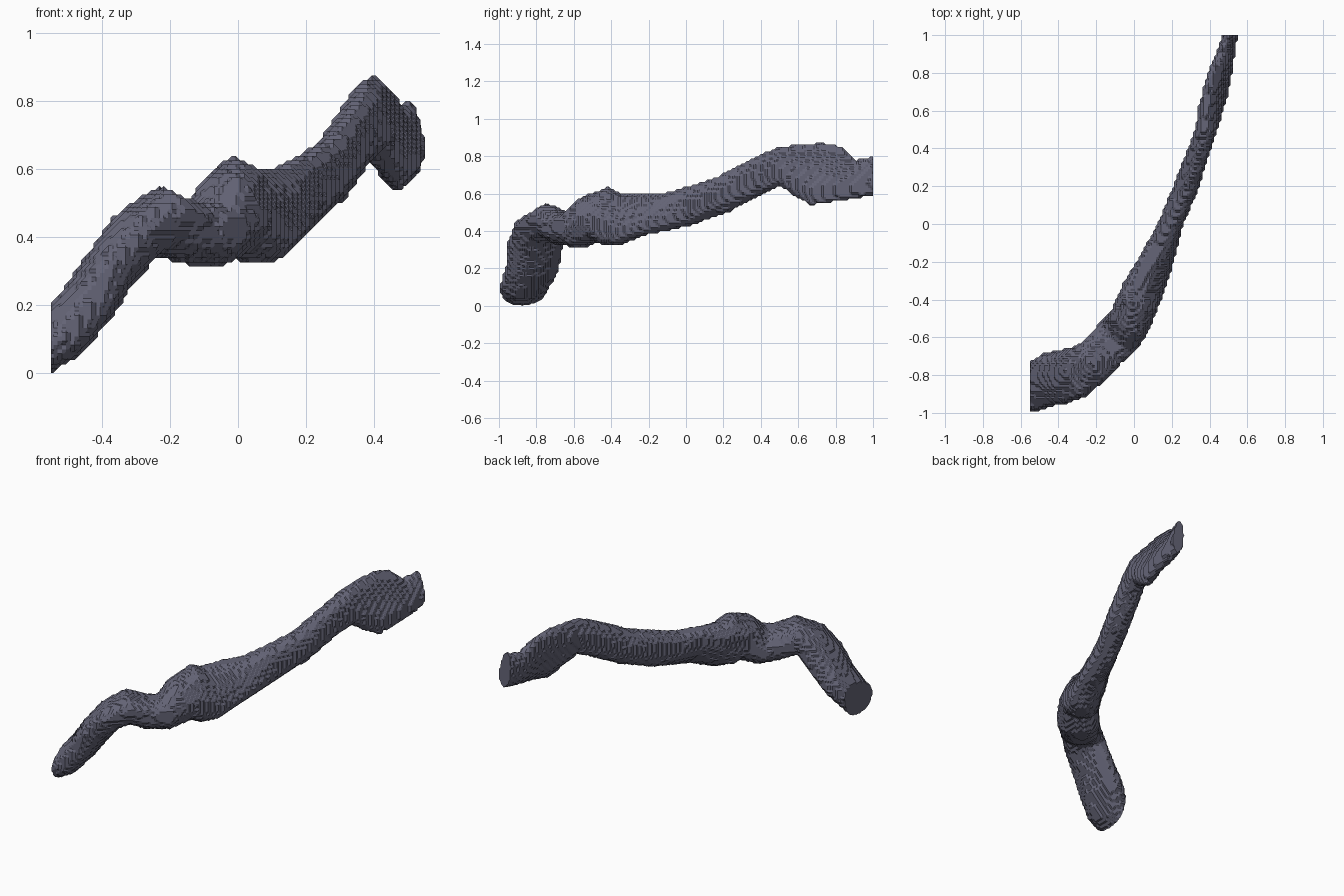
import bpy, bmesh, math
from mathutils import Vector, noise

cube = bpy.data.objects.get("Cube")
if cube:
    bpy.data.objects.remove(cube, do_unlink=True)

SIDES = 24
FULLNESS = 0.9
X_END, Y_END = -0.55, 1.0

# Centre line stations: x, y, z, half width, half height, lean
STATIONS = [
    (-.61, -.868, .06, .128, .073, 0),
    (-.53, -.862, .108, .128, .078, 0),
    (-.45, -.825, .202, .14, .078, -.25),
    (-.37, -.808, .32, .137, .082, -.4),
    (-.30, -.785, .405, .128, .092, -.4),
    (-.225, -.733, .453, .115, .095, -.2),
    (-.15, -.66, .418, .112, .09, -.1),
    (-.08, -.595, .412, .12, .103, -.2),
    (-.025, -.515, .47, .115, .125, 0),
    (.015, -.43, .481, .107, .156, .15),
    (.05, -.35, .466, .1, .135, .3),
    (.105, -.22, .495, .08, .115, .4),
    (.155, -.1, .511, .073, .102, .2),
    (.193, 0, .537, .065, .102, .1),
    (.278, .2, .602, .065, .1, 0),
    (.347, .4, .71, .058, .1, 0),
    (.383, .5, .75, .057, .108, .1),
    (.402, .6, .735, .057, .135, .2),
    (.433, .7, .711, .051, .17, .25),
    (.458, .8, .711, .047, .152, .28),
    (.485, .9, .68, .043, .105, .2),
    (.508, 1.0, .70, .036, .102, .1),
    (.525, 1.08, .70, .036, .1, .1),
]


def make_material(name, colour):
    mat = bpy.data.materials.new(name)
    mat.use_nodes = True
    mat.diffuse_color = colour
    mat.node_tree.nodes["Principled BSDF"].inputs["Base Color"].default_value = colour
    return mat


def fuller(value):
    return math.copysign(abs(value) ** FULLNESS, value)


def section_ring(bm, index):
    """Rough oval ring square to the centre line, leaning sideways."""
    x, y, z, width, height, lean = STATIONS[index]
    before = Vector(STATIONS[max(index - 1, 0)][:3])
    after = Vector(STATIONS[min(index + 1, len(STATIONS) - 1)][:3])
    along = (after - before).normalized()
    side = along.cross(Vector((0, 0, 1))).normalized()
    up = side.cross(along)
    ring = []
    for i in range(SIDES):
        angle = math.tau * i / SIDES
        c, s = fuller(math.cos(angle)), fuller(math.sin(angle))
        offset = side * (width * c - lean * height * s) + up * height * s
        point = Vector((x, y, z)) + offset
        rough = 1 + 0.08 * noise.noise(point * 14)
        ring.append(bm.verts.new(Vector((x, y, z)) + offset * rough))
    return ring


def loft_tube():
    bm = bmesh.new()
    rings = [section_ring(bm, i) for i in range(len(STATIONS))]
    for low, high in zip(rings, rings[1:]):
        for i in range(SIDES):
            j = (i + 1) % SIDES
            bm.faces.new((low[i], low[j], high[j], high[i]))
    bm.faces.new(rings[0])
    bm.faces.new(rings[-1])
    bmesh.ops.recalc_face_normals(bm, faces=bm.faces)
    mesh = bpy.data.meshes.new("tube_form")
    bm.to_mesh(mesh)
    bm.free()
    return mesh


def chamfered_dual(source):
    """Swap faces and corners so that block steps become chamfered steps."""
    bm = bmesh.new()
    corners = {f.index: bm.verts.new(f.calc_center_median()) for f in source.faces}
    for vert in source.verts:
        visited = set()
        for start in vert.link_loops:
            fan, loop = [], start
            while loop not in visited and loop.vert == vert:
                visited.add(loop)
                fan.append(corners[loop.face.index])
                loop = loop.link_loop_prev.link_loop_radial_next
            if len(fan) > 2 and len(set(fan)) == len(fan) and not bm.faces.get(fan):
                bm.faces.new(fan)
    return bm


def cut_flat(bm, point, normal):
    geometry = bm.verts[:] + bm.edges[:] + bm.faces[:]
    bmesh.ops.bisect_plane(bm, geom=geometry, plane_co=point, plane_no=normal,
                           clear_outer=True, dist=0.0001)
    edges = [e for e in bm.edges if e.is_boundary]
    bmesh.ops.holes_fill(bm, edges=edges, sides=0)


# Stepped tube: loft, convert to small blocks, then chamfer the steps
tube = bpy.data.objects.new("stepped_tube", loft_tube())
bpy.context.collection.objects.link(tube)
blocks = tube.modifiers.new("blocks", "REMESH")
blocks.mode = "BLOCKS"
blocks.octree_depth = 8
blocks.scale = 0.65
bpy.context.view_layer.update()
evaluated = tube.evaluated_get(bpy.context.evaluated_depsgraph_get())
stepped = bpy.data.meshes.new_from_object(evaluated)
tube.modifiers.clear()

source = bmesh.new()
source.from_mesh(stepped)
source.faces.index_update()
result = chamfered_dual(source)
source.free()

# Flat cut ends, and rest on the ground
cut_flat(result, (X_END, 0, 0), (-1, 0, 0))
cut_flat(result, (0, Y_END, 0), (0, 1, 0))
lowest = min(v.co.z for v in result.verts)
bmesh.ops.translate(result, verts=result.verts, vec=(0, 0, -lowest))
bmesh.ops.recalc_face_normals(result, faces=result.faces)
for face in result.faces:
    face.smooth = False
result.to_mesh(tube.data)
result.free()
bpy.data.meshes.remove(stepped)
tube.data.materials.clear()
tube.data.materials.append(make_material("slate_grey", (0.13, 0.13, 0.185, 1)))
